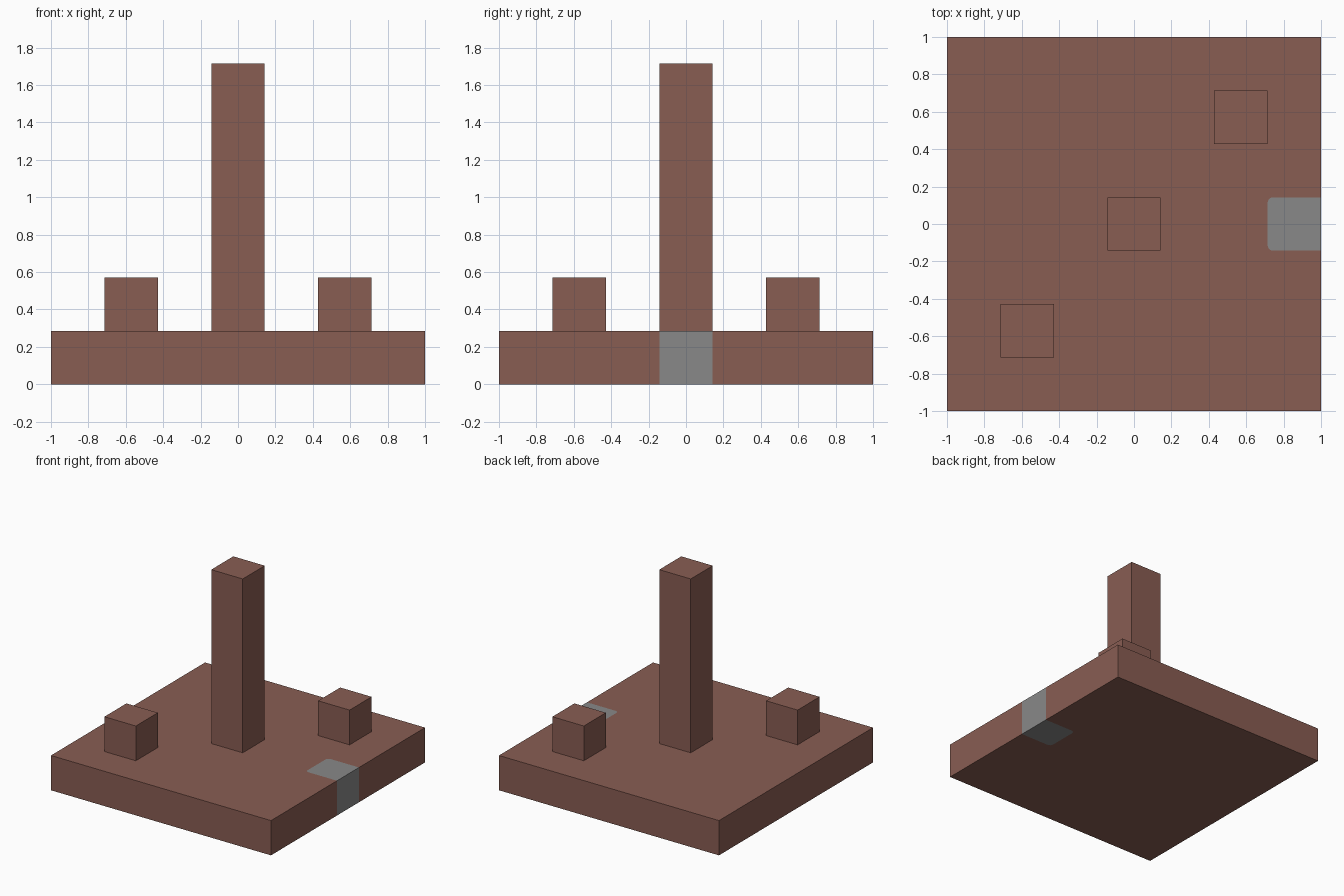
import bpy, bmesh
from math import pi, cos, sin

if "Cube" in bpy.data.objects:
    bpy.data.objects.remove(bpy.data.objects["Cube"])

U = 2 / 7            # module: all parts are whole multiples of it
H = U / 2
R = 0.03             # corner radius of the grey inlay


def material(name, rgb):
    m = bpy.data.materials.new(name)
    m.use_nodes = True
    m.diffuse_color = (*rgb, 1)
    bsdf = m.node_tree.nodes["Principled BSDF"]
    bsdf.inputs["Base Color"].default_value = (*rgb, 1)
    bsdf.inputs["Roughness"].default_value = 0.9
    return m


brown = material("brown", (0.25, 0.11, 0.086))
grey = material("grey", (0.25, 0.25, 0.25))


def add_object(name, bm, *mats):
    bmesh.ops.recalc_face_normals(bm, faces=bm.faces)
    mesh = bpy.data.meshes.new(name)
    bm.to_mesh(mesh)
    bm.free()
    for m in mats:
        mesh.materials.append(m)
    obj = bpy.data.objects.new(name, mesh)
    bpy.context.collection.objects.link(obj)
    return obj


def block(name, x, y, height):
    bm = bmesh.new()
    bmesh.ops.create_cube(bm, size=1)
    for v in bm.verts:
        v.co = (x + v.co.x * U, y + v.co.y * U, U + (v.co.z + 0.5) * height)
    return add_object(name, bm, brown)


# Base slab, with the grey inlay cut into its top, bottom and +x side
def corner(cy, start):
    return [(1 - U + R + R * cos(start + i * pi / 8), cy + R * sin(start + i * pi / 8))
            for i in range(5)]


inlay = [(1, H)] + corner(H - R, pi / 2) + corner(R - H, pi) + [(1, -H)]
square = [(1, -1), (1, 1), (-1, 1), (-1, -1)]
bm = bmesh.new()
rings = []
for z in (0, U):
    inner = [bm.verts.new((x, y, z)) for x, y in inlay]
    c = [bm.verts.new((x, y, z)) for x, y in square]
    bm.faces.new(inner).material_index = 1
    bm.faces.new([c[1], c[2], c[3], c[0]] + inner[::-1])
    rings.append([c[0], inner[-1], inner[0], c[1], c[2], c[3]])
low, high = rings
for i in range(len(low)):
    j = (i + 1) % len(low)
    side = bm.faces.new([low[i], low[j], high[j], high[i]])
    side.material_index = 1 if i == 1 else 0
add_object("base_slab", bm, brown, grey)

# Central column and the two small corner blocks
block("column", 0, 0, 5 * U)
block("front_right_block", -2 * U, -2 * U, U)
block("back_left_block", 2 * U, 2 * U, U)
